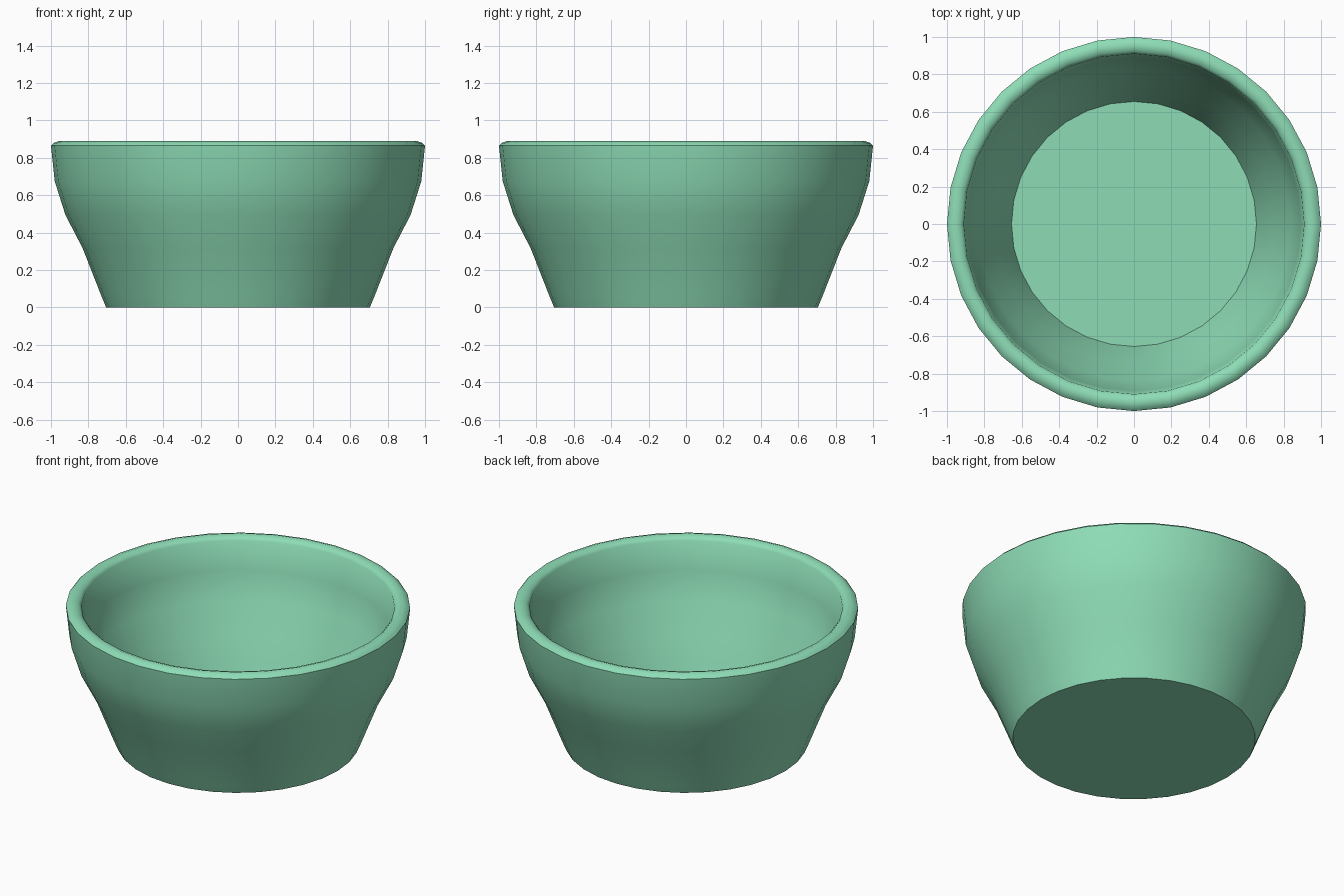
import bpy, bmesh
from math import radians, sin, cos, tau

if "Cube" in bpy.data.objects:
    bpy.data.objects.remove(bpy.data.objects["Cube"])

SIDES = 32

# half cross-section (radius, height): outer wall, rounded rim, inner wall
PROFILE = [
    (0.705, 0.0), (0.73, 0.06), (0.83, 0.315), (0.923, 0.495), (0.98, 0.675),
    (1.0, 0.865), (0.985, 0.88), (0.955, 0.89), (0.925, 0.88), (0.91, 0.865),
    (0.892, 0.685), (0.838, 0.515), (0.748, 0.33), (0.655, 0.07),
]

# bowl: lathe the profile and cap the base and inner floor
bm = bmesh.new()
rings = [[bm.verts.new((r * cos(tau * i / SIDES), r * sin(tau * i / SIDES), z))
          for i in range(SIDES)] for r, z in PROFILE]
for a, b in zip(rings, rings[1:]):
    for i in range(SIDES):
        j = (i + 1) % SIDES
        bm.faces.new((a[i], a[j], b[j], b[i]))
bm.faces.new(rings[0][::-1])
bm.faces.new(rings[-1])
bmesh.ops.recalc_face_normals(bm, faces=bm.faces)

mesh = bpy.data.meshes.new("bowl")
bm.to_mesh(mesh)
bm.free()
bowl = bpy.data.objects.new("bowl", mesh)
bpy.context.collection.objects.link(bowl)

# green glaze
glaze = bpy.data.materials.new("green_glaze")
glaze.diffuse_color = (0.27, 0.72, 0.47, 1)
glaze.use_nodes = True
glaze.node_tree.nodes["Principled BSDF"].inputs["Base Color"].default_value = glaze.diffuse_color
mesh.materials.append(glaze)

# smooth walls, crisp base and floor edges
bpy.context.view_layer.objects.active = bowl
bowl.select_set(True)
bpy.ops.object.shade_smooth_by_angle(angle=radians(50))
